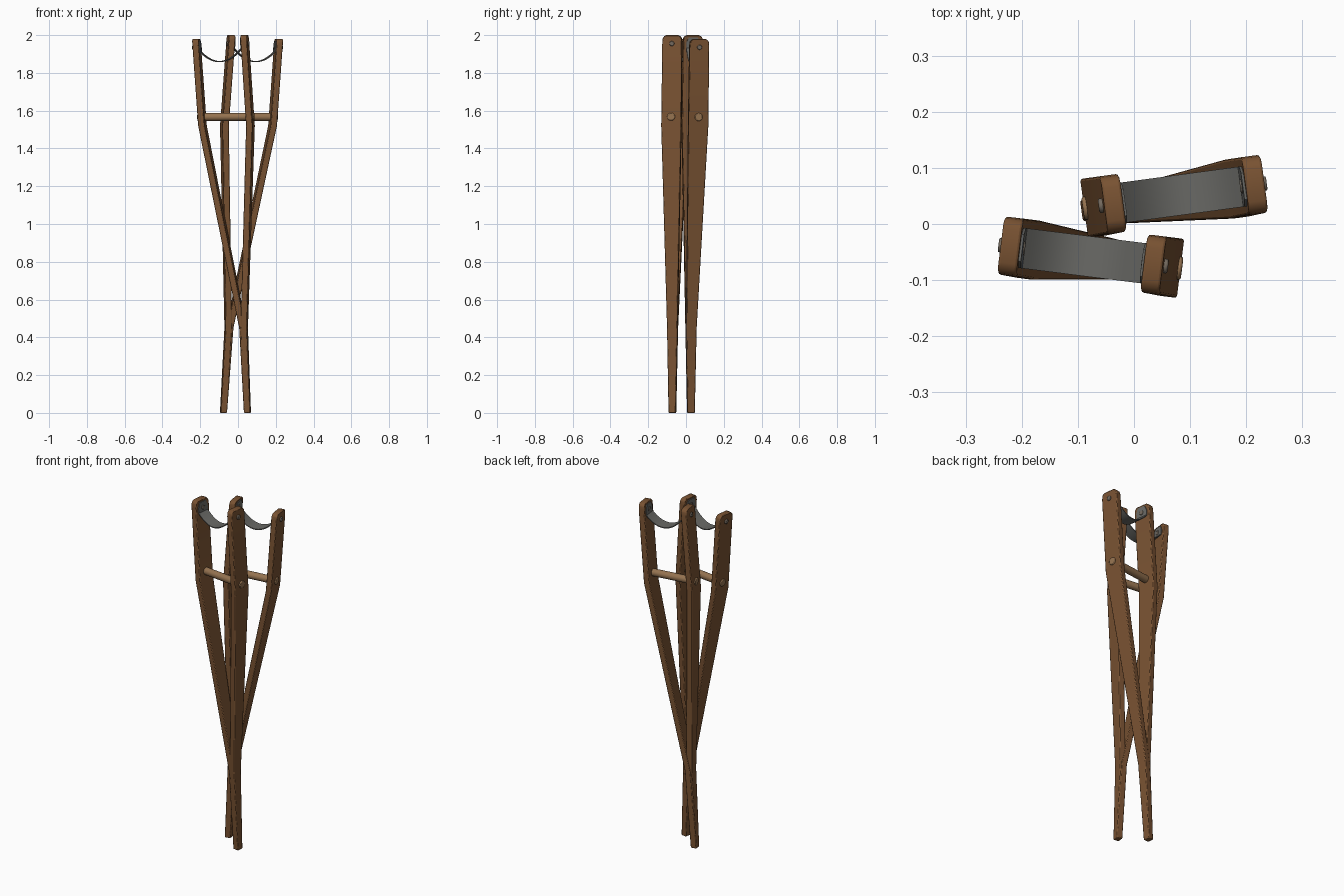
import bpy, bmesh, math
from mathutils import Vector

if "Cube" in bpy.data.objects:
    bpy.data.objects.remove(bpy.data.objects["Cube"])


def material(name, color):
    m = bpy.data.materials.new(name)
    m.use_nodes = True
    m.diffuse_color = (*color, 1)
    m.node_tree.nodes["Principled BSDF"].inputs["Base Color"].default_value = (*color, 1)
    return m


WOOD = material("brown wood", (0.19, 0.085, 0.032))
ROD = material("light wood", (0.30, 0.17, 0.08))
STRAP = material("grey strap", (0.14, 0.14, 0.13))
RIVET = material("dull metal", (0.17, 0.14, 0.11))


def finish(name, bm, mat, bevel=0):
    bmesh.ops.recalc_face_normals(bm, faces=bm.faces)
    mesh = bpy.data.meshes.new(name)
    bm.to_mesh(mesh)
    bm.free()
    mesh.materials.append(mat)
    ob = bpy.data.objects.new(name, mesh)
    bpy.context.collection.objects.link(ob)
    if bevel:
        mod = ob.modifiers.new("soft edges", "BEVEL")
        mod.width, mod.segments, mod.limit_method = bevel, 2, "ANGLE"
    bpy.ops.object.select_all(action="DESELECT")
    ob.select_set(True)
    bpy.context.view_layer.objects.active = ob
    bpy.ops.object.shade_smooth_by_angle(angle=math.radians(35))
    return ob


def loft(sections):
    """Skin a closed solid through equal-sized rings of points."""
    bm = bmesh.new()
    rings = [[bm.verts.new(p) for p in s] for s in sections]
    n = len(rings[0])
    for a, b in zip(rings, rings[1:]):
        for i in range(n):
            j = (i + 1) % n
            bm.faces.new((a[i], a[j], b[j], b[i]))
    bm.faces.new(rings[0])
    bm.faces.new(rings[-1])
    return bm


def cylinder(name, a, b, radius, mat, bevel):
    a, b = Vector(a), Vector(b)
    bm = bmesh.new()
    bmesh.ops.create_cone(bm, cap_ends=True, segments=20, radius1=radius,
                          radius2=radius, depth=(b - a).length)
    bm.transform((b - a).to_track_quat("Z", "Y").to_matrix().to_4x4())
    bmesh.ops.translate(bm, verts=bm.verts, vec=(a + b) / 2)
    return finish(name, bm, mat, bevel)


def leg(name, path, u, v):
    """Flat tapering board through top, bend, joint and foot, with a rounded top."""
    top, bend, joint, foot = [Vector(p) for p in path]
    lean = (bend - top).normalized()
    stations = [(foot, 0.019), (joint, 0.027), (bend, 0.053)]
    for drop, depth in ((0.035, 0.052), (0.014, 0.049), (0.005, 0.041), (0, 0.03)):
        stations.append((top + lean * drop, depth))
    sections = []
    for c, d in stations:
        t = 0.017
        sections.append([c + u * t * i + v * d * j
                         for i, j in ((-1, -1), (1, -1), (1, 1), (-1, 1))])
    return finish(name, loft(sections), WOOD, 0.004)


def strap(name, a, b, lean_a, lean_b, u, v):
    """Hanging sling with a flat tab running up the inside of each leg."""
    a, b = a + u * 0.019, b - u * 0.019
    start, end = a + lean_a * 0.07, b + lean_b * 0.07
    line = [a + lean_a * 0.012, a + lean_a * 0.04]
    steps = 16
    for i in range(steps + 1):
        t = i / steps
        p = start.lerp(end, t)
        p.z -= 0.06 * (1 - (2 * t - 1) ** 2)
        line.append(p)
    line += [b + lean_b * 0.04, b + lean_b * 0.012]
    sections = []
    for i, p in enumerate(line):
        q = line[min(i + 1, len(line) - 1)] - line[max(i - 1, 0)]
        n = v.cross(q).normalized() * 0.0025
        w = v * (0.024 if i in (0, len(line) - 1) else 0.036)
        sections.append([p - w - n, p + w - n, p + w + n, p - w + n])
    return finish(name, loft(sections), STRAP)


def crutch(label, left, right):
    """left/right are the board paths on the -x and +x sides."""
    tops = [Vector(left[0]), Vector(right[0])]
    bends = [Vector(left[1]), Vector(right[1])]
    u = tops[1] - tops[0]
    u.z = 0
    u.normalize()
    v = Vector((-u.y, u.x, 0))
    leans = [(b - t).normalized() for t, b in zip(tops, bends)]
    for side, path in (("right", left), ("left", right)):
        leg(f"{label}_{side}_leg", path, u, v)
    # Hand grip passing through both boards
    grips = [t + (b - t) * 0.9 for t, b in zip(tops, bends)]
    cylinder(f"{label}_hand_grip", grips[0] - u * 0.023, grips[1] + u * 0.023,
             0.021, ROD, 0.004)
    # Rivets holding the strap tabs
    for side, t, lean in zip(("right", "left"), tops, leans):
        c = t + lean * 0.045
        cylinder(f"{label}_{side}_rivet", c - u * 0.024, c + u * 0.024, 0.013, RIVET, 0.003)
    strap(f"{label}_underarm_strap", tops[0], tops[1], leans[0], leans[1], u, v)


# Each path: top, bend, joint, foot
crutch("front_crutch",
       [(-0.221, -0.040, 1.98), (-0.188, -0.045, 1.52), (0.026, -0.070, 0.45), (0.05, -0.072, 0)],
       [(0.034, -0.072, 2.0), (0.066, -0.077, 1.52), (0.033, -0.072, 0.45), (0.05, -0.072, 0)])
crutch("back_crutch",
       [(-0.036, 0.036, 2.0), (-0.072, 0.030, 1.52), (-0.052, 0.025, 0.45), (-0.077, 0.026, 0)],
       [(0.216, 0.070, 1.98), (0.183, 0.064, 1.52), (-0.044, 0.028, 0.45), (-0.077, 0.026, 0)])
